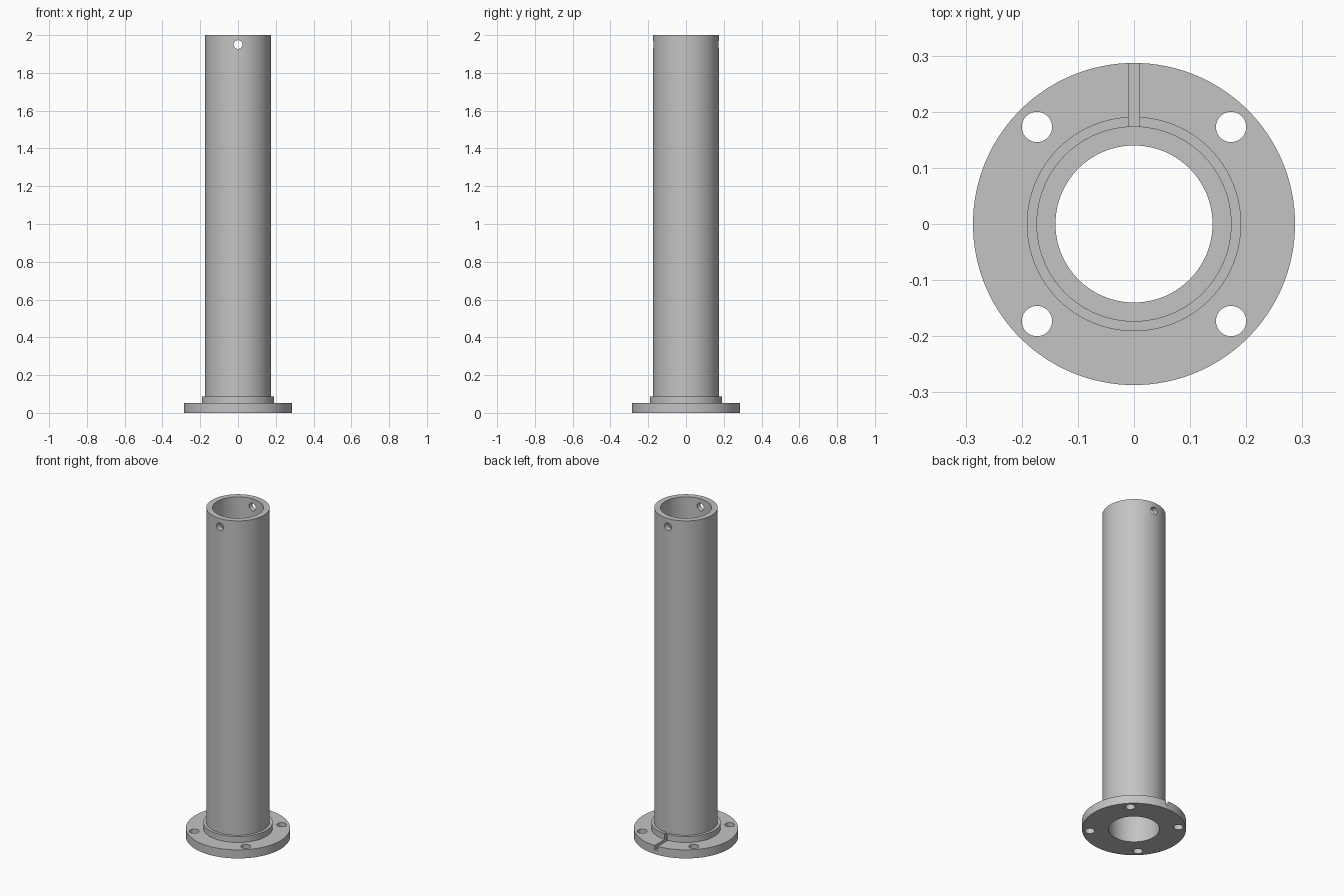
import bpy, bmesh, math
from mathutils import Vector

cube = bpy.data.objects.get("Cube")
if cube:
    bpy.data.objects.remove(cube, do_unlink=True)

steel = bpy.data.materials.new("grey steel")
steel.use_nodes = True
GREY = (0.55, 0.55, 0.55, 1)
steel.diffuse_color = GREY
steel.node_tree.nodes["Principled BSDF"].inputs["Base Color"].default_value = GREY

BORE, TUBE, COLLAR, FLANGE = 0.14, 0.174, 0.191, 0.287
FLANGE_TOP, COLLAR_TOP, TOP = 0.052, 0.088, 2.0


def make_object(name, bm):
    bmesh.ops.recalc_face_normals(bm, faces=bm.faces)
    mesh = bpy.data.meshes.new(name)
    bm.to_mesh(mesh)
    bm.free()
    mesh.materials.append(steel)
    obj = bpy.data.objects.new(name, mesh)
    bpy.context.collection.objects.link(obj)
    return obj


def lathe(name, profile, steps=128):
    """Spin a closed (radius, height) profile around z."""
    bm = bmesh.new()
    verts = [bm.verts.new((r, 0, z)) for r, z in profile]
    edges = [bm.edges.new((a, b)) for a, b in zip(verts, verts[1:] + verts[:1])]
    bmesh.ops.spin(bm, geom=verts + edges, cent=(0, 0, 0), axis=(0, 0, 1),
                   angle=math.tau, steps=steps, use_merge=True)
    bmesh.ops.remove_doubles(bm, verts=bm.verts, dist=1e-5)
    return make_object(name, bm)


def cut(target, cutter):
    """Subtract the cutter from the target, then discard it."""
    cutter.hide_render = True
    mod = target.modifiers.new("cut", "BOOLEAN")
    mod.operation = "DIFFERENCE"
    mod.solver = "EXACT"
    mod.object = cutter
    bpy.context.view_layer.objects.active = target
    bpy.ops.object.modifier_apply(modifier=mod.name)
    bpy.data.objects.remove(cutter, do_unlink=True)


def drill(target, centre, radius, depth, along_y=False):
    bm = bmesh.new()
    bmesh.ops.create_cone(bm, cap_ends=True, segments=40, radius1=radius,
                          radius2=radius, depth=depth)
    cutter = make_object("drill_cutter", bm)
    cutter.location = centre
    if along_y:
        cutter.rotation_euler.x = math.pi / 2
    cut(target, cutter)


# Hollow tube with stepped collar and base flange
column = lathe("flanged_tube", [
    (BORE, 0), (FLANGE, 0), (FLANGE, FLANGE_TOP), (COLLAR, FLANGE_TOP),
    (COLLAR, COLLAR_TOP), (TUBE, COLLAR_TOP), (TUBE, 1.9), (TUBE, TOP),
    (BORE, TOP), (BORE, 1.9)])

# Four bolt holes through the flange
for sx in (-1, 1):
    for sy in (-1, 1):
        drill(column, (sx * 0.173, sy * 0.173, 0.02), 0.027, 0.2)

# Cross pin hole through both walls near the top
drill(column, (0, 0, 1.95), 0.023, 0.6, along_y=True)

# Narrow drain slot across the back of the flange and collar
bm = bmesh.new()
bmesh.ops.create_cube(bm, size=1)
bmesh.ops.scale(bm, vec=(0.02, 0.2, 0.1), verts=bm.verts)
bmesh.ops.translate(bm, vec=Vector((0, TUBE + 0.1, 0.076)), verts=bm.verts)
cut(column, make_object("slot_cutter", bm))

# Smooth round walls, crisp machined edges
bpy.ops.object.select_all(action="DESELECT")
column.select_set(True)
bpy.context.view_layer.objects.active = column
bpy.ops.object.shade_smooth_by_angle(angle=math.radians(30))
